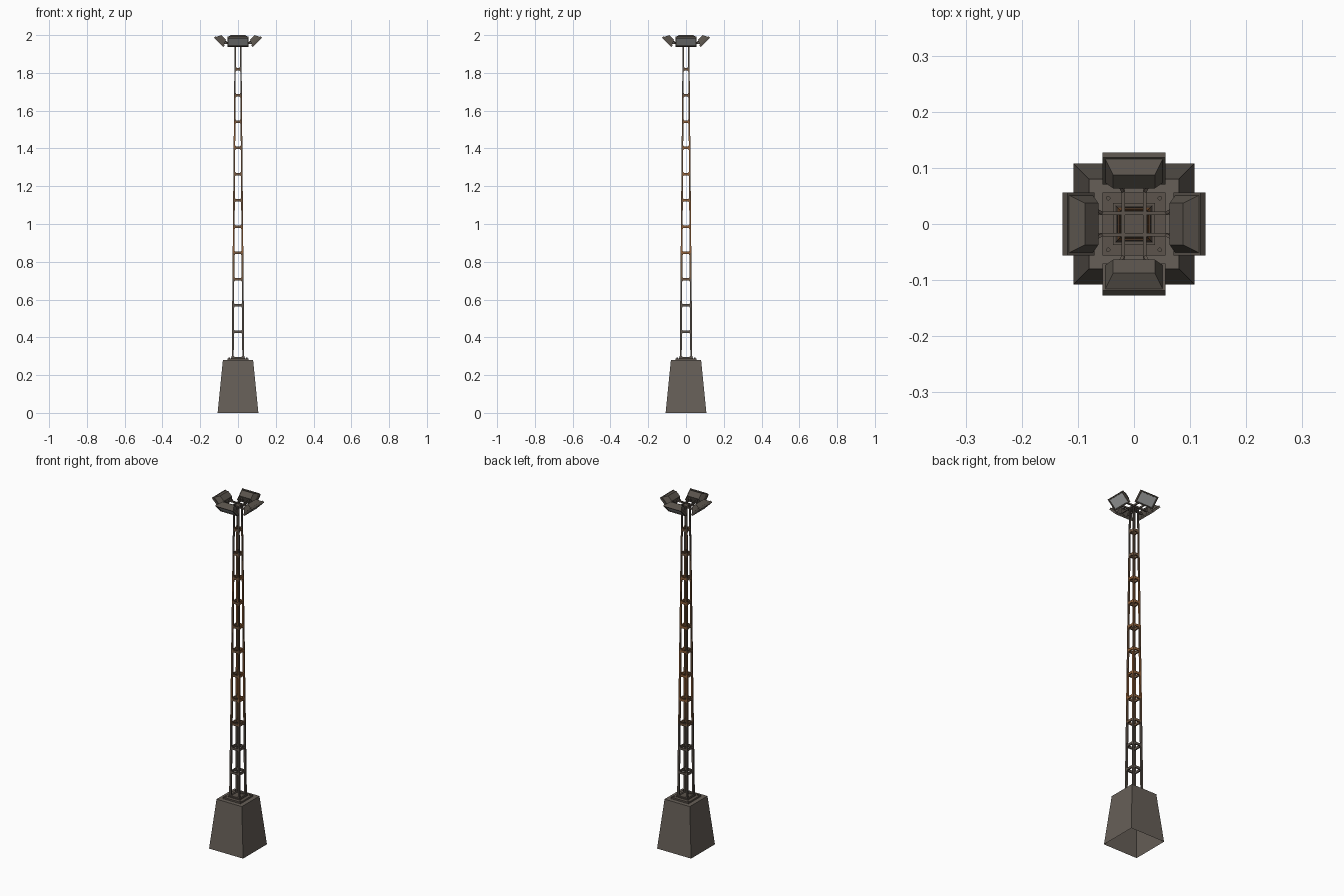
import bpy, bmesh, math
from mathutils import Vector, Matrix

if "Cube" in bpy.data.objects:
    bpy.data.objects.remove(bpy.data.objects["Cube"])


def mat(name, rgb):
    m = bpy.data.materials.new(name)
    m.diffuse_color = (*[(c / 255) ** 2.2 for c in rgb], 1)
    m.use_nodes = True
    m.node_tree.nodes["Principled BSDF"].inputs["Base Color"].default_value = m.diffuse_color
    return m


CONCRETE = mat("weathered_concrete", (102, 95, 88))
STEEL = mat("dark_steel", (92, 84, 77))
RUST = mat("rusty_steel", (142, 96, 60))
BROWN = mat("brown_steel", (112, 87, 66))
HOUSING = mat("lamp_housing", (90, 84, 77))
GLASS = mat("lamp_glass", (184, 186, 186))


def finish(name, bm, mats):
    me = bpy.data.meshes.new(name)
    bm.normal_update()
    bm.to_mesh(me)
    bm.free()
    for m in mats:
        me.materials.append(m)
    ob = bpy.data.objects.new(name, me)
    bpy.context.collection.objects.link(ob)
    return ob


def loft(bm, rings, mi=0, cap0=True, cap1=True):
    """Skin a list of vertex rings, optionally capping the ends."""
    vs = [[bm.verts.new(p) for p in r] for r in rings]
    n = len(vs[0])
    fs = [bm.faces.new((a[i], a[(i + 1) % n], b[(i + 1) % n], b[i]))
          for a, b in zip(vs, vs[1:]) for i in range(n)]
    if cap0:
        fs.append(bm.faces.new(vs[0][::-1]))
    if cap1:
        fs.append(bm.faces.new(vs[-1]))
    for f in fs:
        f.material_index = mi


def rect(hx, hy, z):
    return [Vector(p) for p in ((-hx, -hy, z), (hx, -hy, z), (hx, hy, z), (-hx, hy, z))]


def box(bm, c, h, mi=0):
    c = Vector(c)
    loft(bm, [[p + c for p in rect(h[0], h[1], -h[2])],
              [p + c for p in rect(h[0], h[1], h[2])]], mi)


def rod(bm, p, q, r, n, mi=0):
    p, q = Vector(p), Vector(q)
    rot = (q - p).to_track_quat('Z', 'Y')
    ring = lambda c: [c + rot @ Vector((r * math.cos(a), r * math.sin(a), 0))
                      for a in [math.tau * (i + .5) / n for i in range(n)]]
    loft(bm, [ring(p), ring(q)], mi)


# Concrete footing, open underneath
bm = bmesh.new()
loft(bm, [rect(.108, .108, 0), rect(.08, .08, .28)], cap0=False)
finish("concrete_base", bm, [CONCRETE])

# Base plate with bolts
bm = bmesh.new()
box(bm, (0, 0, .284), (.056, .056, .005))
box(bm, (0, 0, .291), (.037, .037, .003))
for sx in (-1, 1):
    for sy in (-1, 1):
        rod(bm, (sx * .046, sy * .046, .287), (sx * .046, sy * .046, .292), .004, 8)
finish("base_plate", bm, [STEEL])

# Lattice mast: square legs, rusty in the middle and mostly at the back
levels = [.29] + [.43 + .139 * i for i in range(11)] + [1.955]
half = lambda z: .028 + (.0145 - .028) * (z - .29) / 1.66
rad = lambda z: .0052 + (.0036 - .0052) * (z - .29) / 1.66


def leg_colour(k, sx, sy):
    if k < 3 or k > 9:
        return 2 if k == 10 and sy > 0 else 0
    if sy > 0:
        return 1 if k % 3 else 2
    return 1 if k in (4, 8) and sx < 0 or k == 4 else 2


bm = bmesh.new()
for sx in (-1, 1):
    for sy in (-1, 1):
        for k, (z0, z1) in enumerate(zip(levels, levels[1:])):
            ends = [[p + Vector((sx * half(z), sy * half(z), 0)) for p in rect(rad(z), rad(z), z)]
                    for z in (z0, z1)]
            loft(bm, ends, leg_colour(k, sx, sy), k == 0, k == len(levels) - 2)
bmesh.ops.remove_doubles(bm, verts=bm.verts, dist=1e-5)
finish("mast_legs", bm, [STEEL, RUST, BROWN])

# Rungs with corner gussets on all four sides of every level
bm = bmesh.new()
for k, z in enumerate(levels[:-1]):
    h = half(z)
    for s in range(4):
        mi = 0 if k < 3 else (1 if 4 <= k <= 9 and s in (1, 2) else 2)
        R = Matrix.Rotation(s * math.pi / 2, 3, 'Z')
        n0 = len(bm.verts)
        box(bm, (0, -h, z), (h, .0035, .0068), mi)
        for sx in (-1, 1):
            for sz in (-1, 1):
                tri = [(sx * h, z + sz * .018), (sx * h, z), (sx * (h - .014), z)]
                loft(bm, [[Vector((x, -h + d, zz)) for x, zz in tri] for d in (-.003, .003)], mi)
        bm.verts.ensure_lookup_table()
        for v in bm.verts[n0:]:
            v.co = R @ v.co
bmesh.ops.recalc_face_normals(bm, faces=bm.faces)
finish("mast_rungs", bm, [STEEL, RUST, BROWN])

# Head frame: crossed pairs of arms and a small cap plate
bm = bmesh.new()
for s in (-1, 1):
    box(bm, (s * .019, 0, 1.957), (.003, .078, .005))
    box(bm, (0, s * .019, 1.957), (.078, .003, .0045))
box(bm, (0, 0, 1.953), (.024, .024, .003))
finish("head_frame", bm, [STEEL])

# Four tilted floodlights; local +z is the beam direction, local y is the panel height
for i, name in enumerate(("front", "right", "back", "left")):
    spin = Matrix.Rotation(i * math.pi / 2, 4, 'Z')
    bm = bmesh.new()
    loft(bm, [rect(.037, .017, -.039), rect(.051, .030, -.012), rect(.056, .034, -.012),
              rect(.056, .034, 0), rect(.050, .028, 0), rect(.049, .027, -.003)], 0, True, False)
    f = bm.faces.new([bm.verts.new(p) for p in rect(.049, .027, -.003)])
    f.material_index = 1
    # beam points outwards (-y) and down
    M = spin @ Matrix.Translation((0, -.103, 1.961)) @ Matrix.Rotation(math.radians(135), 4, 'X')
    bmesh.ops.transform(bm, matrix=M, verts=bm.verts)
    finish("floodlight_" + name, bm, [HOUSING, GLASS])

    # Pair of brackets holding the lamp to the frame
    bm = bmesh.new()
    for s in (-1, 1):
        rod(bm, spin @ Vector((s * .019, -.055, 1.957)), spin @ Vector((s * .03, -.08, 1.978)),
            .004, 4)
    finish("lamp_bracket_" + name, bm, [STEEL])
